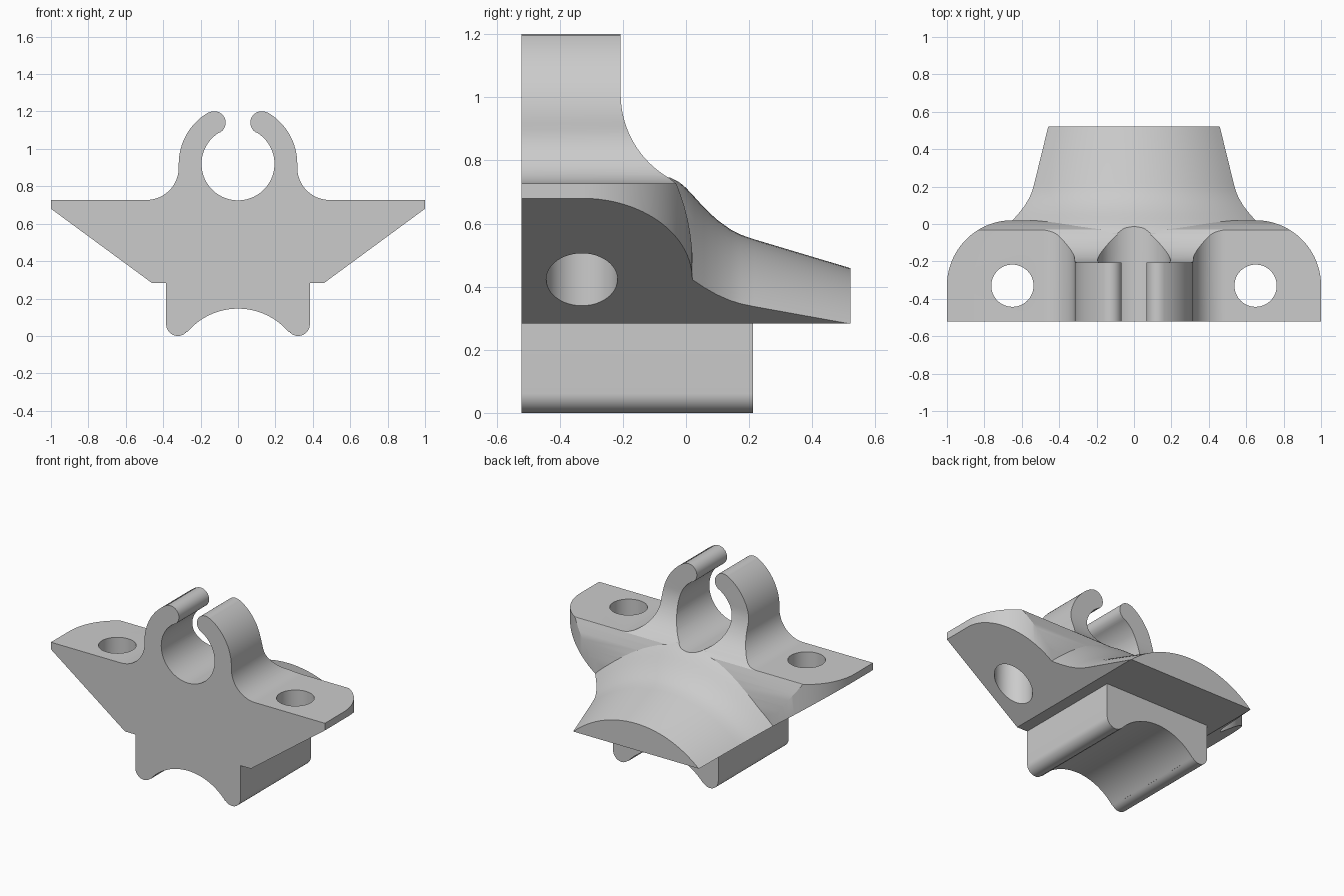
import bpy, bmesh
from math import cos, sin, radians, pi

cube = bpy.data.objects.get("Cube")
if cube:
    bpy.data.objects.remove(cube, do_unlink=True)

FRONT, BACK = -0.522, 0.522

grey = bpy.data.materials.new("plain grey")
grey.use_nodes = True
grey.diffuse_color = (0.6, 0.6, 0.6, 1)
grey.node_tree.nodes["Principled BSDF"].inputs["Base Color"].default_value = (0.6, 0.6, 0.6, 1)


def arc(cx, cy, r, start, end, steps=20):
    angles = [radians(start + (end - start) * i / steps) for i in range(steps + 1)]
    return [(cx + r * cos(a), cy + r * sin(a)) for a in angles]


def mirrored(half):
    return half + [(-x, y) for x, y in reversed(half)]


def finish(name, bm):
    bmesh.ops.remove_doubles(bm, verts=bm.verts, dist=0.0005)
    bmesh.ops.recalc_face_normals(bm, faces=bm.faces)
    mesh = bpy.data.meshes.new(name)
    bm.to_mesh(mesh)
    bm.free()
    mesh.materials.append(grey)
    obj = bpy.data.objects.new(name, mesh)
    bpy.context.collection.objects.link(obj)
    return obj


def prism(name, outline, place, low, high):
    """Extrude an outline; place(u, v, depth) gives each 3D point."""
    bm = bmesh.new()
    verts = [bm.verts.new(place(u, v, low)) for u, v in outline]
    bmesh.ops.remove_doubles(bm, verts=verts, dist=0.0005)
    face = bm.faces.new([v for v in verts if v.is_valid])
    shift = [b - a for a, b in zip(place(0, 0, low), place(0, 0, high))]
    new = bmesh.ops.extrude_face_region(bm, geom=[face])["geom"]
    moved = [g for g in new if isinstance(g, bmesh.types.BMVert)]
    bmesh.ops.translate(bm, verts=moved, vec=shift)
    return finish(name, bm)


def combine(target, tool, operation):
    mod = target.modifiers.new(operation.lower(), "BOOLEAN")
    mod.operation, mod.solver, mod.object = operation, "EXACT", tool
    bpy.ops.object.select_all(action="DESELECT")
    bpy.context.view_layer.objects.active = target
    target.select_set(True)
    bpy.ops.object.modifier_apply(modifier=mod.name)
    bpy.data.objects.remove(tool, do_unlink=True)


def along_x(u, v, d):
    return (d, u, v)


def along_y(u, v, d):
    return (u, d, v)


def along_z(u, v, d):
    return (u, v, d)


# Winged body with the open clip on top, as seen from the front
tip = radians(60.3)
half = [(0.46, 0.283), (1, 0.68), (1, 0.727)]
half += arc(0.49, 0.9, 0.173, 270, 180)
half += arc(0, 0.92, 0.317, 0, 60.3)
half += arc(0.256 * cos(tip), 0.918 + 0.256 * sin(tip), 0.061, 60.3, 240.3)
half += arc(0, 0.92, 0.195, 60.3, -90, 40)
body = prism("bracket", mirrored(half), along_y, FRONT, BACK)

# Rear outline of the clip and wings, as seen from the side
side = [(-0.7, 0.1), (-0.7, 1.4), (-0.207, 1.4)]
side += arc(0.1, 1.01, 0.307, 180, 240)
side += [(-0.03, 0.725), (-0.017, 0.69), (-0.004, 0.65), (0.006, 0.61),
         (0.013, 0.57), (0.018, 0.53), (0.022, 0.48), (0.022, 0.1)]
envelope = prism("envelope", side, along_x, -1.3, 1.3)

# Rounded rear corners of the wings, as seen from the top
plan = [(1.2, -0.8), (1.2, -0.33)] + arc(0.65, -0.33, 0.35, 0, 90, 32)
combine(envelope, prism("wing_plan", mirrored(plan), along_z, 0, 1.5), "INTERSECT")

# Flared tail turned about the lower tube axis
tail_profile = [(-0.09, 0.975), (-0.05, 0.975), (-0.025, 0.96), (0, 0.938), (0.028, 0.908),
                (0.057, 0.876), (0.097, 0.838), (0.14, 0.807), (0.175, 0.789),
                (0.216, 0.775), (0.7, 0.63)]
bm = bmesh.new()
COUNT = 128
rings = [[bm.verts.new((r * cos(2 * pi * i / COUNT), y, r * sin(2 * pi * i / COUNT) - 0.225))
          for i in range(COUNT)] for y, r in tail_profile]
for a, b in zip(rings, rings[1:]):
    for i in range(COUNT):
        j = (i + 1) % COUNT
        bm.faces.new((a[i], a[j], b[j], b[i]))
bm.faces.new(rings[0])
bm.faces.new(rings[-1])
combine(envelope, finish("flared_tail", bm), "UNION")
combine(body, envelope, "INTERSECT")

# Saddle foot with rounded lips around the tube
foot = [(0.384, 0.4)] + arc(0.322, 0.062, 0.062, 0, -139.8) + arc(0, -0.21, 0.356, 40.2, 90)
combine(body, prism("saddle_foot", mirrored(foot), along_y, FRONT, 0.212), "UNION")

# Screw holes through the wings
for x in (-0.65, 0.65):
    hole = arc(x, -0.33, 0.113, 0, 360, 48)[:-1]
    combine(body, prism("hole_cutter", hole, along_z, 0.1, 1), "DIFFERENCE")

bpy.ops.object.select_all(action="DESELECT")
body.select_set(True)
bpy.context.view_layer.objects.active = body
bpy.ops.object.shade_smooth_by_angle(angle=radians(25))
